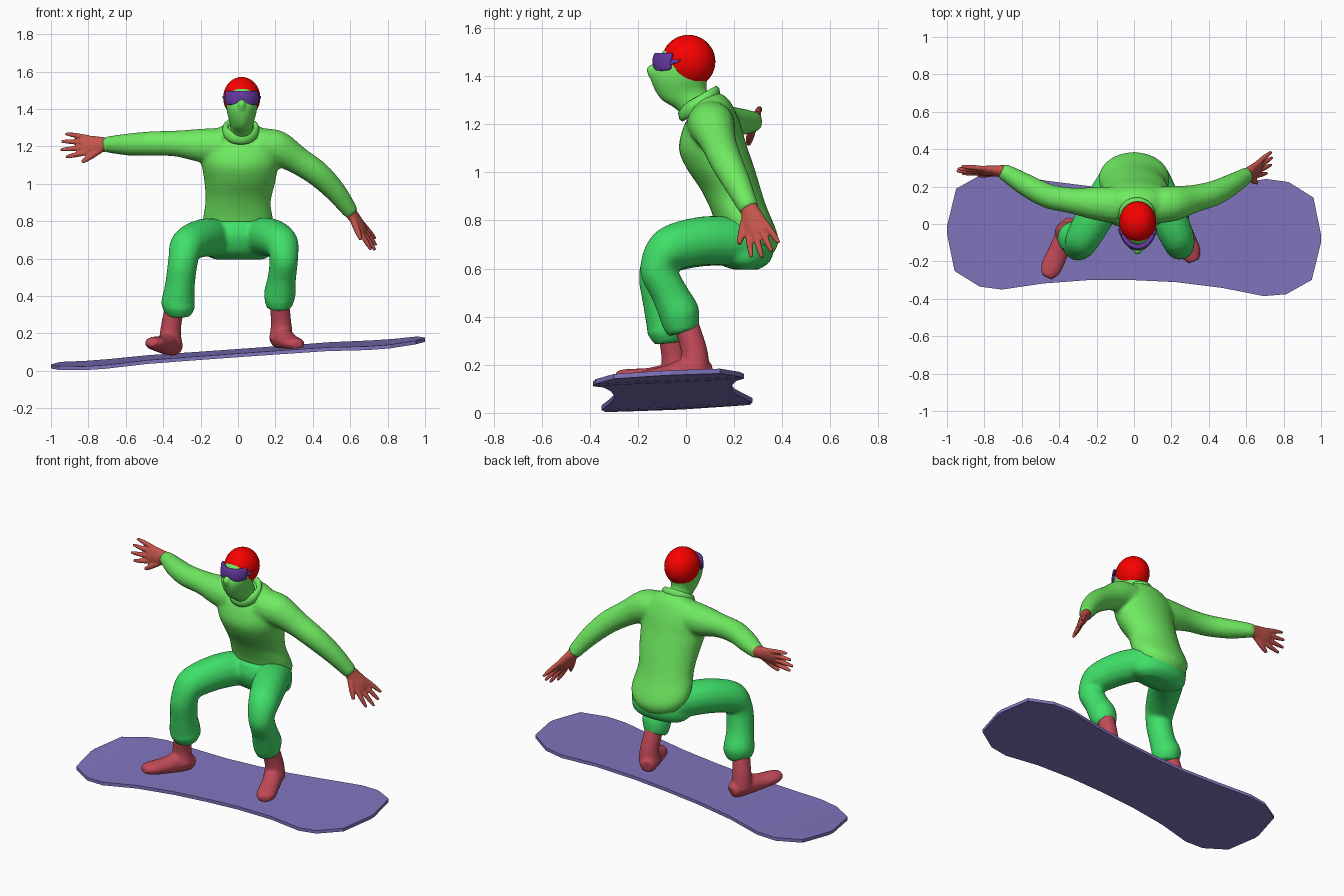
import bpy, bmesh, math
from mathutils import Vector as V

if "Cube" in bpy.data.objects:
    bpy.data.objects.remove(bpy.data.objects["Cube"])


def spline(a, b, c, d, t):
    return 0.5 * (2 * b + (c - a) * t + (2 * a - 5 * b + 4 * c - d) * t * t + (3 * b - a - 3 * c + d) * t ** 3)


def loft(bm, rings, n=20, sub=5):
    """Closed skin over elliptical rings (centre, u, v), eased between rings."""
    full, last = [], len(rings) - 1
    for i in range(last):
        quad = [rings[max(0, min(last, i + k))] for k in (-1, 0, 1, 2)]
        full += [[spline(*[q[j] for q in quad], s / sub) for j in range(3)] for s in range(sub)]
    full.append(rings[-1])
    loops = []
    for c, u, v in full:
        loops.append([bm.verts.new(c + u * math.cos(k * math.tau / n) + v * math.sin(k * math.tau / n)) for k in range(n)])
    for a, b in zip(loops, loops[1:]):
        for k in range(n):
            bm.faces.new((a[k], a[(k + 1) % n], b[(k + 1) % n], b[k]))
    bm.faces.new(loops[0][::-1])
    bm.faces.new(loops[-1])


def limb(bm, pts, ref=(0, 1, 0), n=16):
    """Tube along (x, y, z, radius across, radius along ref)."""
    p = [V(q[:3]) for q in pts]
    rings = []
    for i, q in enumerate(pts):
        t = (p[min(i + 1, len(p) - 1)] - p[max(i - 1, 0)]).normalized()
        u = V(ref).cross(t).normalized()
        rings.append((p[i], u * q[3], t.cross(u) * q[-1]))
    loft(bm, rings, n)


def body(bm, rows):
    """Loft from side profile rows: front y, z, back y, z, half width, centre x."""
    rings = []
    for fy, fz, by, bz, w, cx in rows:
        f, b = V((cx, fy, fz)), V((cx, by, bz))
        rings.append(((f + b) / 2, V((w, 0, 0)), (b - f) / 2))
    loft(bm, rings, 28)


def finish(name, bm, color, voxel=0, smooth=True, relax=4):
    bmesh.ops.recalc_face_normals(bm, faces=bm.faces)
    me = bpy.data.meshes.new(name)
    bm.to_mesh(me)
    bm.free()
    ob = bpy.data.objects.new(name, me)
    bpy.context.collection.objects.link(ob)
    mat = bpy.data.materials.new(name + "_color")
    mat.diffuse_color = (*color, 1)
    mat.use_nodes = True
    mat.node_tree.nodes["Principled BSDF"].inputs["Base Color"].default_value = mat.diffuse_color
    me.materials.append(mat)
    if voxel:
        m = ob.modifiers.new("Blend", 'REMESH')
        m.mode, m.voxel_size, m.use_smooth_shade = 'VOXEL', voxel, True
        s = ob.modifiers.new("Relax", 'SMOOTH')
        s.factor, s.iterations = 0.5, relax
    for f in me.polygons:
        f.use_smooth = smooth
    return ob


JACKET, PANTS, GLOVE = (0.16, 0.83, 0.12), (0.05, 0.75, 0.14), (0.55, 0.09, 0.07)
BOOT, BOARD, RED, PURPLE = (0.55, 0.07, 0.1), (0.22, 0.18, 0.52), (0.95, 0, 0), (0.13, 0.04, 0.35)

# Snowboard: low-poly waisted outline, tilted up towards +x
half = [(0, .245), (.23, .25), (.48, .275), (.70, .313), (.82, .30), (.955, .22), (1.0, .02)]
stations = [(-s, w) for s, w in half[:0:-1]] + half
bm = bmesh.new()
rows = []
for s, w in stations:
    drop = 0.008 if 0.6 < abs(s) < 0.9 else 0
    row = []
    for side, dz in ((1, .01), (-1, .01), (-1, -.01), (1, -.01)):
        y = -0.055 - 0.025 * s + side * w
        z = 0.095 + 0.0725 * s - drop + 0.05 * (y + 0.05) + dz
        row.append(bm.verts.new((s + side * w * 0.02, y, z)))
    rows.append(row)
for a, b in zip(rows, rows[1:]):
    for k in range(4):
        bm.faces.new((a[k], a[(k + 1) % 4], b[(k + 1) % 4], b[k]))
bm.faces.new(rows[0])
bm.faces.new(rows[-1])
finish("snowboard", bm, BOARD, smooth=False)

# Jacket: torso with dropped back hem, two arms and sleeve cuffs
bm = bmesh.new()
body(bm, [(.12, .79, .345, .64, .17, 0), (.10, .85, .385, .72, .19, 0), (.06, .93, .33, .87, .175, 0),
          (0, 1.02, .29, 1.0, .19, .01), (-.03, 1.10, .25, 1.12, .205, .01), (-.01, 1.19, .22, 1.22, .205, .01),
          (.02, 1.25, .18, 1.30, .15, .01), (.0, 1.28, .13, 1.335, .085, .015)])
limb(bm, [(-.08, .10, 1.20, .10), (-.2, .11, 1.205, .09), (-.33, .125, 1.215, .07), (-.46, .15, 1.215, .066),
          (-.58, .21, 1.21, .06), (-.67, .265, 1.21, .048), (-.71, .285, 1.21, .042)])
limb(bm, [(.1, .10, 1.20, .10), (.21, .11, 1.19, .095), (.32, .135, 1.125, .075), (.43, .165, 1.05, .068),
          (.52, .21, .96, .058), (.585, .25, .875, .046), (.605, .265, .845, .042)])
finish("jacket", bm, JACKET, 0.012)

# Collar: drooping ring around the neck
bm = bmesh.new()
n, m = 28, 8
grid = []
for i in range(n):
    a = i * math.tau / n
    c = V((.015 + .082 * math.sin(a), .055 - .07 * math.cos(a), 1.285 - .04 * math.cos(a)))
    out = V((math.sin(a), -math.cos(a), 0))
    grid.append([bm.verts.new(c + out * .018 * math.cos(k * math.tau / m) + V((0, 0, .035 * math.sin(k * math.tau / m)))) for k in range(m)])
for i in range(n):
    a, b = grid[i], grid[(i + 1) % n]
    for k in range(m):
        bm.faces.new((a[k], a[(k + 1) % m], b[(k + 1) % m], b[k]))
finish("collar", bm, JACKET)

# Trousers: seat plus two bent legs with gathered cuffs
bm = bmesh.new()
body(bm, [(.20, .595, .30, .595, .13, .005), (.12, .63, .35, .63, .185, .005), (.08, .72, .365, .70, .19, .005),
          (.10, .80, .33, .79, .165, .005)])
limb(bm, [(.09, .25, .71, .10), (.17, .07, .715, .102), (.235, -.08, .675, .09), (.245, -.115, .60, .077),
          (.235, -.07, .50, .076), (.225, -.03, .42, .085), (.22, -.02, .37, .078), (.22, -.01, .335, .066)], (.95, .3, .1))
limb(bm, [(-.08, .25, .71, .10), (-.19, .07, .71, .102), (-.275, -.08, .665, .092), (-.295, -.115, .58, .08),
          (-.31, -.10, .46, .08), (-.32, -.075, .37, .09), (-.315, -.075, .33, .085), (-.315, -.07, .29, .06)], (.95, -.3, .1))
finish("trousers", bm, PANTS, 0.012)


# Boots: shaft, heel and a foot whose toe may lift
def boot(name, top, heel, toe, sole, lift):
    bm = bmesh.new()
    h, t = V((*heel, sole)), V((*toe, sole + lift))
    d = t - h
    limb(bm, [(*top, .052), (*(h + d * .22 + V((0, 0, .15))), .055), (*(h + d * .22 + V((0, 0, .06))), .066)])
    foot = [(.0, .035, .035, .06), (.1, .05, .052, .065), (.35, .055, .058, .06), (.6, .056, .045, .045),
            (.85, .056, .036, .036), (1, .03, .024, .034)]
    limb(bm, [(*(h + d * f + V((0, 0, z))), a, b) for f, a, b, z in foot], (0, 0, 1))
    finish(name, bm, BOOT, 0.009)


boot("boot_left", (-.335, -.07, .36), (-.33, .02), (-.465, -.285), .062, .058)
boot("boot_right", (.218, -.01, .40), (.205, .10), (.32, -.20), .108, 0)


# Gloves: palm, cuff, four fingers and a thumb
def glove(name, wrist, d, wide, thumb):
    bm = bmesh.new()
    p, d = V(wrist), V(d).normalized()
    w = V(wide)
    w = (w - d * w.dot(d)).normalized()
    limb(bm, [(*(p + d * t), a, b) for t, a, b in
              ((-.03, .034, .036), (.0, .033, .038), (.05, .027, .046), (.10, .023, .052), (.135, .016, .046))], w)
    for i, length in enumerate((.10, .125, .12, .10)):
        off = (i - 1.5) * .027
        base = p + d * .10 + w * off
        tip = base + (d + w * off * 5).normalized() * (length + .025)
        limb(bm, [(*base, .014), (*base.lerp(tip, .6), .0135), (*tip, .008)], w, 10)
    a, b = p + d * .03 + w * thumb * .025, p + d * .135 + w * thumb * .095
    limb(bm, [(*a, .018), (*a.lerp(b, .6), .017), (*b, .01)], w, 10)
    finish(name, bm, GLOVE, 0.0055, relax=2)


glove("glove_left", (-.70, .282, 1.21), (-1, .03, -.02), (0, .3, 1), -1)
glove("glove_right", (.60, .262, .85), (.11, .06, -.155), (.25, .9, .35), -1)

# Head and neck with projecting masked face
bm = bmesh.new()
body(bm, [(-.0, 1.22, .11, 1.26, .065, .02), (-.045, 1.265, .10, 1.31, .062, .02), (-.105, 1.305, .085, 1.35, .064, .02),
          (-.14, 1.365, .09, 1.39, .078, .02), (-.148, 1.415, .095, 1.42, .083, .02), (-.118, 1.46, .10, 1.46, .085, .02),
          (-.095, 1.505, .08, 1.51, .07, .02), (-.03, 1.54, .04, 1.54, .035, .02)])
# nose bump under the mask
limb(bm, [(.02, -.115, 1.45, .012), (.02, -.145, 1.425, .02), (.02, -.14, 1.395, .014)])
finish("head", bm, JACKET, 0.008, relax=3)

# Beanie: egg-shaped cap trimmed along the face line
bm = bmesh.new()
bmesh.ops.create_uvsphere(bm, u_segments=32, v_segments=20, radius=1)
for v in bm.verts:
    v.co = V((.02 + .099 * v.co.x, .01 + .112 * v.co.y, 1.46 + .111 * v.co.z))
bmesh.ops.bisect_plane(bm, geom=bm.verts[:] + bm.edges[:] + bm.faces[:], plane_co=(0, -.10, 1.485),
                       plane_no=(0, .75, .62), clear_inner=True)
ob = finish("beanie", bm, RED)
ob.modifiers.new("Thickness", 'SOLIDIFY').thickness = 0.01


# Goggles: curved wrap with nose notch, plus strap at the temples
def wrap(name, angles, zlo, zhi, rx, ry, thick, notch):
    bm = bmesh.new()
    prev = None
    for a in angles:
        x, y = .02 + rx * math.sin(a), -.015 - ry * math.cos(a)
        low = zlo + notch * math.exp(-(a / .25) ** 2) + .012 * (abs(a) / 1.3) ** 4
        cur = [bm.verts.new((x, y + .008 * (k == 2), low + (zhi - low) * k / 2)) for k in range(3)]
        if prev:
            for k in range(2):
                bm.faces.new((prev[k], cur[k], cur[k + 1], prev[k + 1]))
        prev = cur
    ob = finish(name, bm, PURPLE)
    s = ob.modifiers.new("Thickness", 'SOLIDIFY')
    s.thickness, s.offset = thick, 0
    b = ob.modifiers.new("Rounded", 'BEVEL')
    b.width, b.segments = thick * .3, 2


wrap("goggles", [-1.15 + 2.3 * i / 24 for i in range(25)], 1.42, 1.495, .088, .112, .024, .025)
for side, label in ((-1, "left"), (1, "right")):
    wrap("goggle_strap_" + label, [side * (1.05 + .4 * i / 6) for i in range(7)], 1.442, 1.468, .101, .10, .008, 0)
